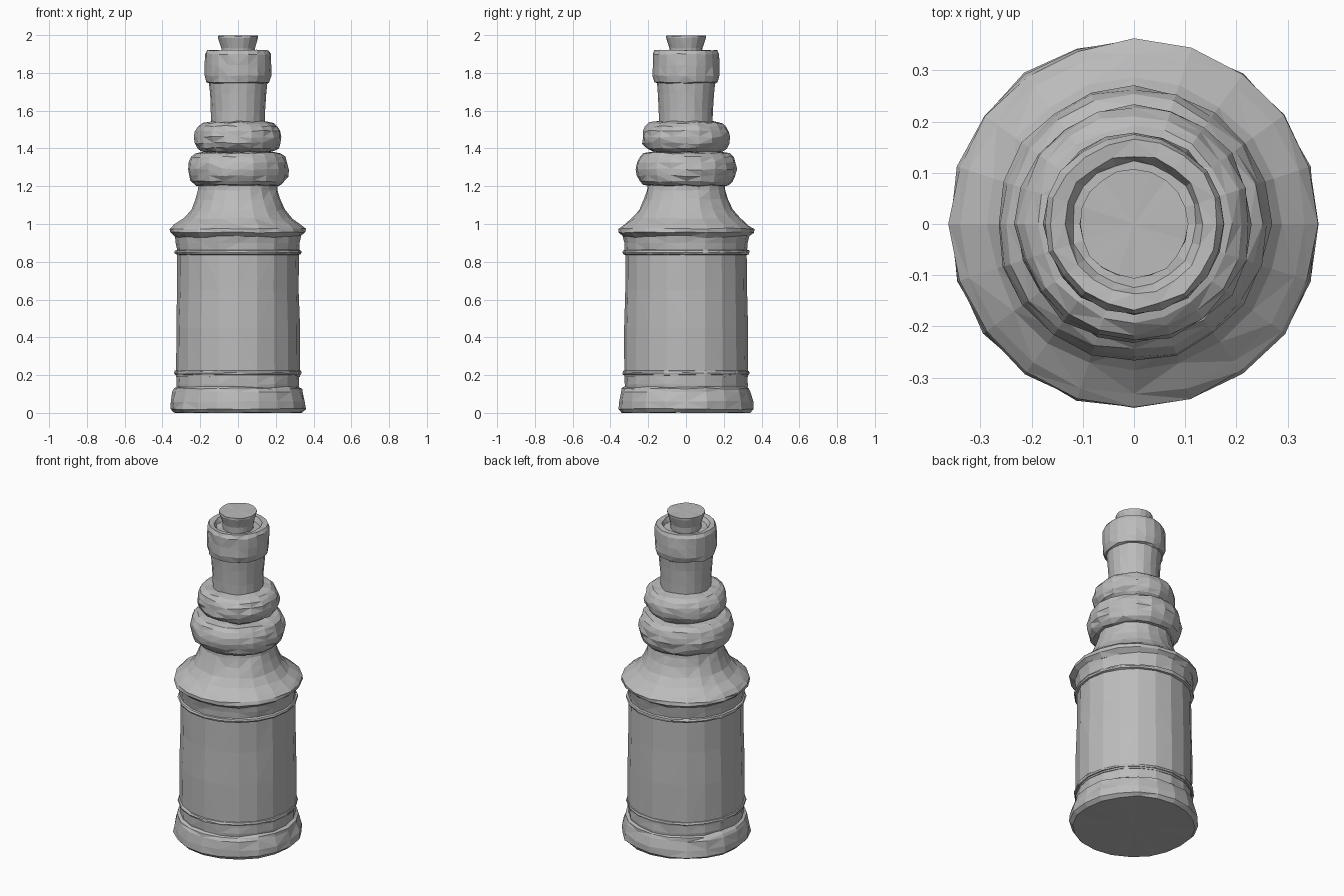
import bpy, bmesh, math, random
from mathutils import Vector

if "Cube" in bpy.data.objects:
    bpy.data.objects.remove(bpy.data.objects["Cube"])
random.seed(4)
SIDES = 20

grey = bpy.data.materials.new("stone_grey")
grey.use_nodes = True
grey.diffuse_color = (0.5, 0.5, 0.5, 1)
grey.node_tree.nodes["Principled BSDF"].inputs["Base Color"].default_value = grey.diffuse_color


def lathe(name, profile, rough=0.0, sides=SIDES):
    """Spin (radius, height) points around z, cap both ends, chip the surface."""
    bm = bmesh.new()
    rings = []
    for r, z in profile:
        ring = []
        for i in range(sides):
            a = math.tau * i / sides
            rr = r + random.uniform(-rough, rough)
            zz = z + random.uniform(-rough, rough) * 0.8
            ring.append(bm.verts.new((rr * math.cos(a), rr * math.sin(a), max(zz, 0))))
        rings.append(ring)
    for low, high in zip(rings, rings[1:]):
        for i in range(sides):
            j = (i + 1) % sides
            bm.faces.new((low[i], low[j], high[j], high[i]))
    # Centre fans close the two ends
    for ring, flip in ((rings[0], True), (rings[-1], False)):
        mid = sum((v.co for v in ring), Vector()) / sides
        centre = bm.verts.new((0, 0, mid.z))
        for i in range(sides):
            a, b = ring[i], ring[(i + 1) % sides]
            bm.faces.new((b, a, centre) if flip else (a, b, centre))
    bmesh.ops.triangulate(bm, faces=[f for f in bm.faces if len(f.verts) == 4])
    mesh = bpy.data.meshes.new(name)
    bm.to_mesh(mesh)
    bm.free()
    mesh.materials.append(grey)
    obj = bpy.data.objects.new(name, mesh)
    bpy.context.collection.objects.link(obj)
    return obj


def ring_profile(z, half, inner, outer, steps=8):
    """Rounded bulge running from the lower inner edge to the upper one."""
    pts = []
    for k in range(steps + 1):
        a = math.pi * (k / steps - 0.5)
        pts.append((inner + (outer - inner) * math.cos(a) ** 0.65, z + half * math.sin(a)))
    return pts


# Foot and body
lathe("foot", [(0.34, 0.0), (0.36, 0.02), (0.358, 0.06), (0.345, 0.11),
               (0.337, 0.13), (0.32, 0.14)], 0.005)
lathe("lower_band", [(0.32, 0.10), (0.325, 0.15), (0.325, 0.21)], 0.003)
lathe("body", [(0.328, 0.19), (0.327, 0.45), (0.322, 0.65), (0.322, 0.86)], 0.002)
for name, z in (("lower_bead", 0.212), ("upper_bead", 0.85)):
    lathe(name, ring_profile(z, 0.014, 0.32, 0.337, 4), 0.002)

# Shoulder with its flange
lathe("upper_band", [(0.322, 0.85), (0.328, 0.90), (0.335, 0.945)], 0.003)
lathe("shoulder", [(0.33, 0.93), (0.36, 0.955), (0.358, 0.975), (0.335, 0.995),
                   (0.285, 1.03), (0.25, 1.075), (0.225, 1.13), (0.21, 1.18),
                   (0.205, 1.23)], 0.005)

# Two rough rings under the neck
lathe("large_ring", ring_profile(1.29, 0.092, 0.18, 0.266), 0.006)
lathe("small_ring", ring_profile(1.46, 0.082, 0.14, 0.231), 0.006)

# Neck, hollow collar and cork
lathe("neck", [(0.141, 1.50), (0.143, 1.60), (0.148, 1.69), (0.156, 1.77)], 0.002)
lathe("collar", [(0.15, 1.745), (0.166, 1.75), (0.176, 1.785), (0.175, 1.84),
                 (0.174, 1.90), (0.165, 1.92), (0.135, 1.918), (0.122, 1.895)], 0.004)
lathe("cork", [(0.084, 1.86), (0.088, 1.93), (0.105, 1.985), (0.106, 1.997)], 0.002)
